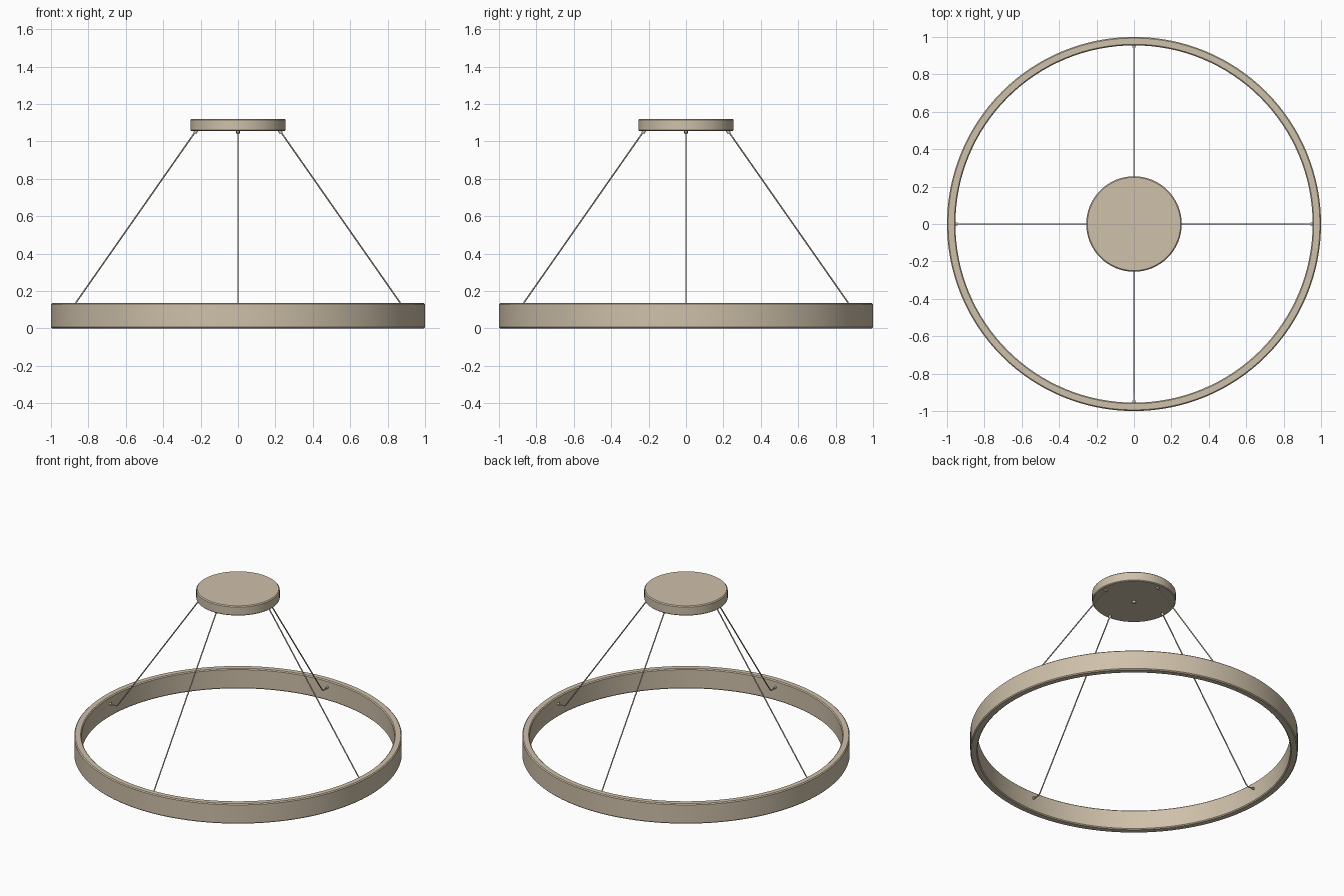
import bpy, math

if "Cube" in bpy.data.objects:
    bpy.data.objects.remove(bpy.data.objects["Cube"])

mat = bpy.data.materials.new("warm tan")
mat.diffuse_color = (0.62, 0.53, 0.40, 1)
mat.use_nodes = True
mat.node_tree.nodes["Principled BSDF"].inputs["Base Color"].default_value = mat.diffuse_color


def lathe(name, profile, closed, steps=128):
    """Spin an (r, z) profile about z; open profiles start and end on the axis."""
    verts, faces, rings = [], [], []
    for r, z in profile:
        if r == 0:
            rings.append([len(verts)] * steps)
            verts.append((0, 0, z))
        else:
            rings.append(list(range(len(verts), len(verts) + steps)))
            verts += [(r * math.cos(2 * math.pi * i / steps),
                       r * math.sin(2 * math.pi * i / steps), z) for i in range(steps)]
    pairs = list(zip(rings, rings[1:] + rings[:1])) if closed else list(zip(rings, rings[1:]))
    for a, b in pairs:
        for i in range(steps):
            j = (i + 1) % steps
            faces.append(tuple(dict.fromkeys((a[i], a[j], b[j], b[i]))))
    mesh = bpy.data.meshes.new(name)
    mesh.from_pydata(verts, [], faces)
    mesh.materials.append(mat)
    obj = bpy.data.objects.new(name, mesh)
    bpy.context.collection.objects.link(obj)
    bpy.ops.object.select_all(action='DESELECT')
    obj.select_set(True)
    bpy.context.view_layer.objects.active = obj
    bpy.ops.object.shade_smooth_by_angle(angle=math.radians(40))
    return obj


def wire(name, points, radius):
    curve = bpy.data.curves.new(name, 'CURVE')
    curve.dimensions = '3D'
    curve.bevel_depth = radius
    curve.bevel_resolution = 2
    curve.use_fill_caps = True
    spline = curve.splines.new('POLY')
    spline.points.add(len(points) - 1)
    for p, co in zip(spline.points, points):
        p.co = (*co, 1)
    curve.materials.append(mat)
    obj = bpy.data.objects.new(name, curve)
    bpy.context.collection.objects.link(obj)
    return obj


# Large light ring with softened edges
b = 0.006
lathe("light_ring", [(0.955 + b, 0), (1 - b, 0), (1, b), (1, 0.135 - b), (1 - b, 0.135),
                     (0.955 + b, 0.135), (0.955, 0.135 - b), (0.955, b)], True)

# Ceiling canopy disc
lathe("ceiling_canopy", [(0, 1.055), (0.25, 1.055), (0.255, 1.06), (0.255, 1.114),
                         (0.249, 1.12), (0, 1.12)], False, 96)

# Small knob under the canopy centre
lathe("canopy_knob", [(0, 1.04), (0.008, 1.042), (0.012, 1.049), (0.012, 1.056),
                      (0, 1.056)], False, 16)

# Four suspension wires with end fittings
for k, side in enumerate(("right", "back", "left", "front")):
    c, s = math.cos(k * math.pi / 2), math.sin(k * math.pi / 2)

    def at(r, z):
        return (r * c, r * s, z)

    wire("wire_" + side, [at(0.222, 1.06), at(0.895, 0.097), at(0.905, 0.089),
                          at(0.918, 0.087), at(0.958, 0.09)], 0.004)
    wire("wire_grip_" + side, [at(0.222, 1.057), at(0.232, 1.043)], 0.009)
    wire("ring_fitting_" + side, [at(0.943, 0.089), at(0.958, 0.09)], 0.008)
